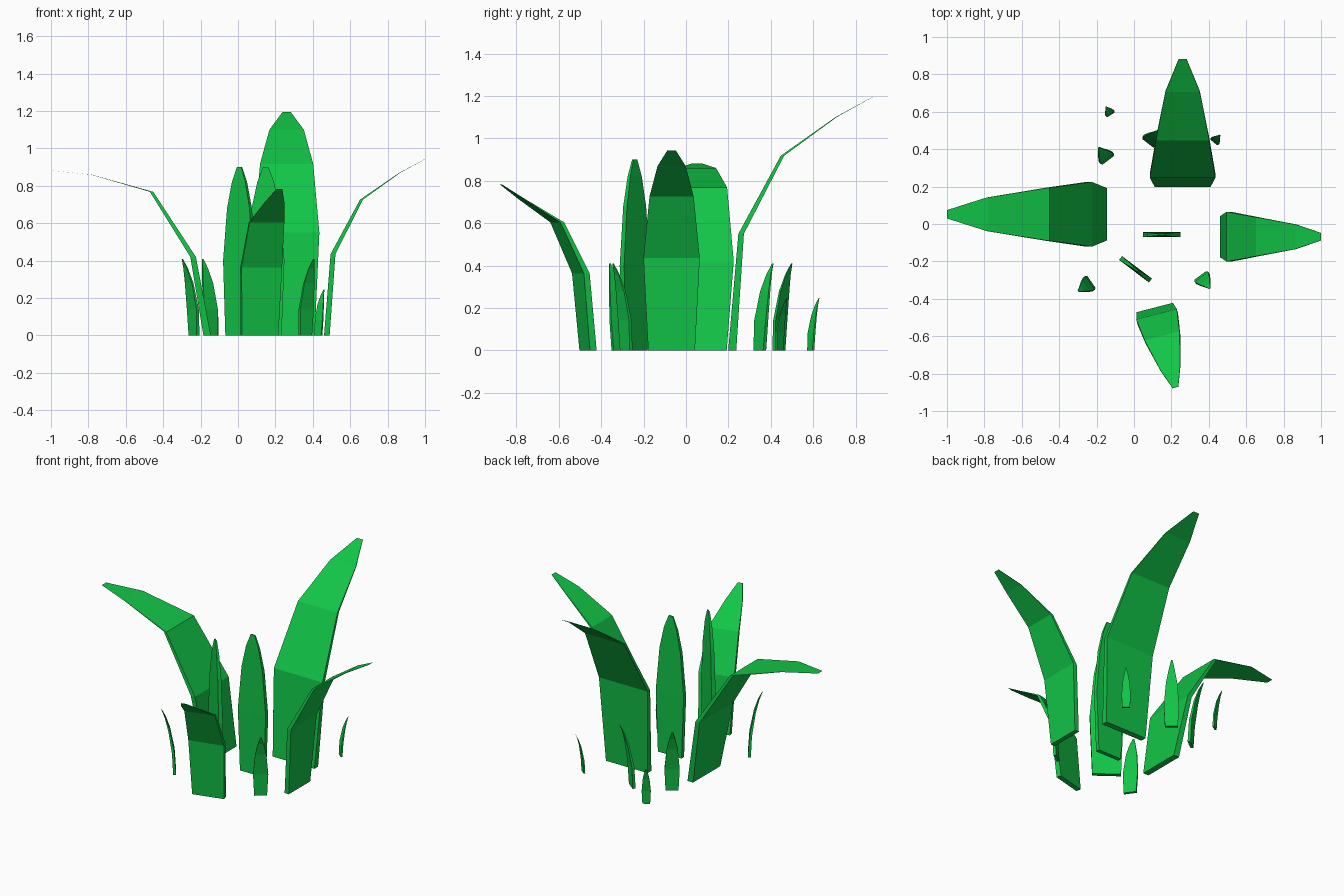
import bpy
import bmesh
import math
from mathutils import Vector

cube = bpy.data.objects.get("Cube")
if cube:
    bpy.data.objects.remove(cube, do_unlink=True)

green = bpy.data.materials.new("leaf_green")
green.use_nodes = True
colour = (0.006, 0.56, 0.064, 1)
green.diffuse_color = colour
bsdf = green.node_tree.nodes["Principled BSDF"]
bsdf.inputs["Base Color"].default_value = colour
bsdf.inputs["Roughness"].default_value = 0.9


def blade(name, base, heading, profile):
    """Sweep a thin rectangle along (reach, height, half width, thickness) stations.

    heading is the direction of the lean in degrees, counted from +x."""
    a = math.radians(heading)
    out = Vector((math.cos(a), math.sin(a), 0))
    side = Vector((-out.y, out.x, 0))
    bm = bmesh.new()
    rings = []
    for reach, height, half, thick in profile:
        c = Vector((*base, height)) + out * reach
        rings.append([bm.verts.new(c + side * half * s + out * thick / 2 * t)
                      for s, t in ((-1, -1), (1, -1), (1, 1), (-1, 1))])
    for low, high in zip(rings, rings[1:]):
        for i in range(4):
            j = (i + 1) % 4
            bm.faces.new((low[i], low[j], high[j], high[i]))
    bm.faces.new(rings[0])
    bm.faces.new(rings[-1])
    bmesh.ops.recalc_face_normals(bm, faces=bm.faces)
    mesh = bpy.data.meshes.new(name)
    bm.to_mesh(mesh)
    bm.free()
    mesh.materials.append(green)
    obj = bpy.data.objects.new(name, mesh)
    bpy.context.collection.objects.link(obj)


# Large arching leaves
blade("back_leaf", (0.26, 0.218), 90, [
    (0, 0, 0.15, 0.038), (0.042, 0.55, 0.175, 0.026), (0.237, 0.918, 0.142, 0.016),
    (0.49, 1.1, 0.092, 0.006), (0.662, 1.195, 0.022, 0.002)])
blade("right_leaf", (-0.165, 0.052), 180, [
    (0, 0, 0.14, 0.04), (0.075, 0.42, 0.173, 0.03), (0.297, 0.768, 0.142, 0.018),
    (0.62, 0.86, 0.09, 0.004), (0.835, 0.882, 0.022, 0.002)])
blade("left_leaf", (0.475, -0.068), 0, [
    (0, 0, 0.11, 0.03), (0.033, 0.435, 0.133, 0.026), (0.185, 0.726, 0.104, 0.016),
    (0.39, 0.87, 0.066, 0.005), (0.525, 0.943, 0.02, 0.002)])
blade("front_leaf", (0.115, -0.462), -75.5, [
    (0, 0, 0.1, 0.032), (0.035, 0.363, 0.112, 0.028), (0.15, 0.604, 0.096, 0.018),
    (0.32, 0.712, 0.054, 0.006), (0.425, 0.783, 0.016, 0.002)])

# Upright leaves in the middle
upright = [(0, 0, 0.085, 0.026), (0, 0.4, 0.1, 0.026), (0, 0.68, 0.075, 0.022),
           (0, 0.82, 0.045, 0.016), (0, 0.9, 0.015, 0.008)]
blade("centre_leaf", (0.148, -0.057), 90, upright)
blade("turned_leaf", (0.008, -0.242), 53, upright)

# Small sprouts around the edge
sprout = [(0, 0, 0.038, 0.018), (0.008, 0.14, 0.045, 0.015), (0.032, 0.28, 0.033, 0.01),
          (0.055, 0.36, 0.017, 0.006), (0.077, 0.41, 0.004, 0.002)]
for name, base, heading, size in (
        ("front_right_sprout", (-0.235, -0.315), 215, 1),
        ("front_left_sprout", (0.36, -0.282), -54, 1),
        ("back_right_sprout", (-0.143, 0.348), 127, 1),
        ("back_middle_sprout", (0.08, 0.438), 52, 1),
        ("far_back_sprout", (-0.126, 0.588), 122, 0.6),
        ("back_left_sprout", (0.43, 0.44), 50, 0.6)):
    blade(name, base, heading, [[v * size for v in station] for station in sprout])
